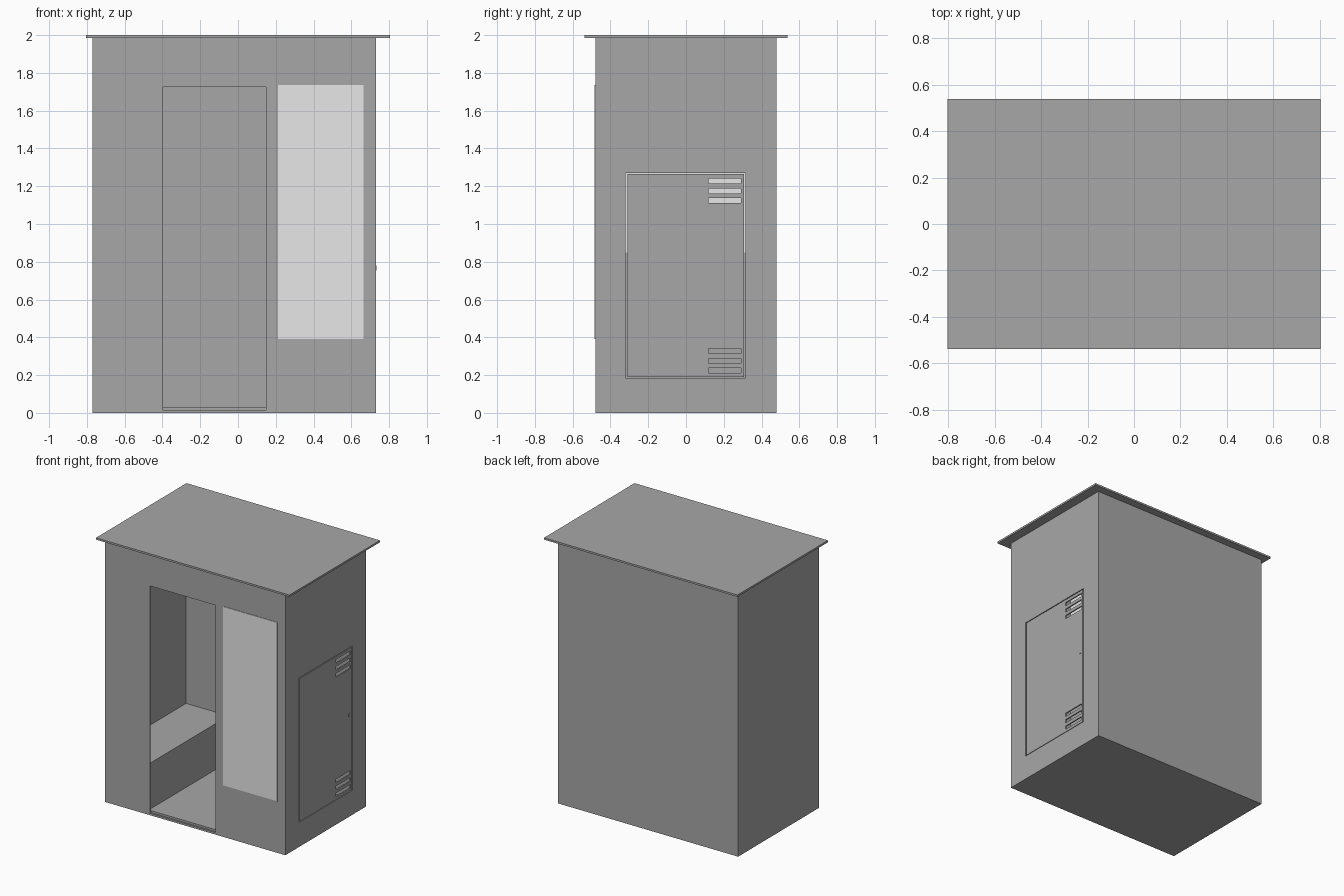
import bpy

if "Cube" in bpy.data.objects:
    bpy.data.objects.remove(bpy.data.objects["Cube"])


def colour(name, v):
    m = bpy.data.materials.new(name)
    m.diffuse_color = (v, v, v, 1)
    m.use_nodes = True
    m.node_tree.nodes["Principled BSDF"].inputs["Base Color"].default_value = m.diffuse_color
    return m


GREY = colour("booth_grey", 0.39)
LIGHT = colour("light_panel", 0.8)


def box(name, x, y, z, mat=GREY):
    """Box from (min, max) ranges on each axis."""
    bpy.ops.mesh.primitive_cube_add(size=1)
    o = bpy.context.object
    o.name = name
    for v in o.data.vertices:
        v.co = [r[0] if c < 0 else r[1] for c, r in zip(v.co, (x, y, z))]
    o.data.materials.append(mat)
    return o


def cut(target, x, y, z):
    """Subtract a box from the target and remove the cutter."""
    c = box("cutter", x, y, z)
    m = target.modifiers.new("cut", 'BOOLEAN')
    m.operation = 'DIFFERENCE'
    m.solver = 'EXACT'
    m.object = c
    bpy.context.view_layer.objects.active = target
    bpy.ops.object.modifier_apply(modifier=m.name)
    bpy.data.objects.remove(c, do_unlink=True)


# Hollow cabin with a doorway in front and a service opening on the right
cabin = box("cabin_walls", (-0.77, 0.73), (-0.48, 0.48), (0, 1.986))
cut(cabin, (-0.762, 0.722), (-0.472, 0.472), (0.03, 1.978))
cut(cabin, (-0.397, 0.148), (-0.6, -0.468), (0.015, 1.725))
cut(cabin, (0.7, 0.8), (-0.32, 0.316), (0.185, 1.27))

# Overhanging roof
box("roof", (-0.805, 0.805), (-0.538, 0.538), (1.986, 2.0))

# Tall display panel beside the doorway
box("front_display_panel", (0.213, 0.665), (-0.484, -0.479), (0.39, 1.735), LIGHT)

# Bench along the left wall
box("bench_base", (-0.762, -0.415), (-0.472, 0.472), (0.029, 0.36))
box("bench_seat", (-0.762, -0.41), (-0.472, 0.472), (0.36, 0.38))

# Partition separating the seating area from the equipment
for name, z, mat in (("partition_lower", (0.029, 0.85), GREY),
                     ("partition_screen", (0.85, 1.74), LIGHT),
                     ("partition_upper", (1.74, 1.98), GREY)):
    box(name, (0.18, 0.19), (-0.472, 0.472), z, mat)

# Service door with two groups of vent slots
door = box("service_door", (0.72, 0.73), (-0.311, 0.307), (0.189, 1.264))
for base in (0.21, 1.11):
    for i in range(3):
        z = base + 0.052 * i
        cut(door, (0.7, 0.8), (0.12, 0.292), (z, z + 0.027))

# Lock on the service door
box("door_lock", (0.729, 0.733), (0.27, 0.29), (0.755, 0.78))
